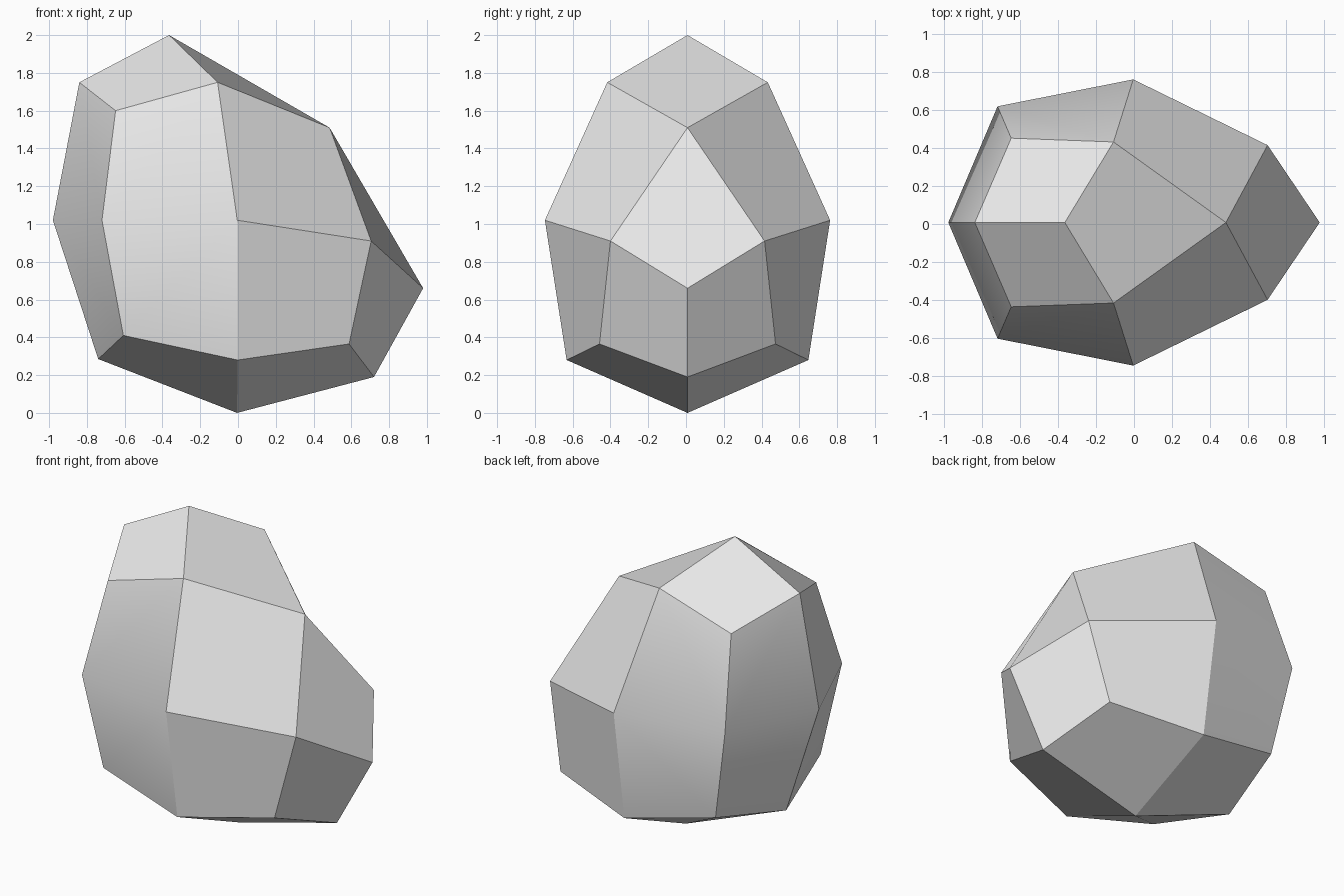
import bpy
import bmesh

default_cube = bpy.data.objects.get("Cube")
if default_cube:
    bpy.data.objects.remove(default_cube, do_unlink=True)

MID_Y = 0.008
BELT = 1.02

# Points on the middle plane: x, z
middle = {
    "peak": (-0.365, 2.0), "crown": (-0.84, 1.75), "bulge": (-0.98, BELT),
    "heel": (-0.74, 0.285), "base": (-0.005, 0.0), "toe": (0.72, 0.19),
    "nose": (0.98, 0.66), "brow": (0.485, 1.51),
}
# Points mirrored to both sides: x, half width, z
paired = {
    "shoulder": (-0.108, 0.425, 1.75), "nape": (-0.648, 0.445, 1.6),
    "hip": (-0.72, 0.613, BELT), "belly": (-0.004, 0.755, BELT),
    "cheek": (0.705, 0.408, 0.91), "low_hip": (-0.607, 0.55, 0.41),
    "low_belly": (-0.002, 0.64, 0.28), "low_cheek": (0.588, 0.466, 0.365),
}
# Facets repeated on both sides
side_facets = [
    "peak crown nape shoulder", "shoulder nape hip belly",
    "belly hip low_hip low_belly", "crown bulge hip nape",
    "bulge heel low_hip hip", "brow shoulder belly cheek",
    "cheek belly low_belly low_cheek", "nose cheek low_cheek toe",
    "base toe low_cheek low_belly", "base low_belly low_hip heel",
]

bm = bmesh.new()
centre = {n: bm.verts.new((x, MID_Y, z)) for n, (x, z) in middle.items()}
sides = []
for sign in (-1, 1):
    points = dict(centre)
    for name, (x, w, z) in paired.items():
        points[name] = bm.verts.new((x, MID_Y + sign * w, z))
    for facet in side_facets:
        bm.faces.new([points[n] for n in facet.split()])
    sides.append(points)

# Facets that cross the middle plane
front, back = sides
for top, pair, bottom in (("peak", "shoulder", "brow"), ("brow", "cheek", "nose")):
    bm.faces.new([front[top], front[pair], front[bottom], back[pair]])
bmesh.ops.recalc_face_normals(bm, faces=bm.faces)

# Smooth across the belt, crisp everywhere else
for face in bm.faces:
    face.smooth = True
for edge in bm.edges:
    edge.smooth = all(abs(v.co.z - BELT) < 0.001 for v in edge.verts)

mesh = bpy.data.meshes.new("rock")
bm.to_mesh(mesh)
bm.free()
rock = bpy.data.objects.new("rock", mesh)
bpy.context.collection.objects.link(rock)

# Stone colour
stone = bpy.data.materials.new("light_grey_stone")
stone.use_nodes = True
grey = (0.8, 0.8, 0.8, 1.0)
stone.diffuse_color = grey
for node in stone.node_tree.nodes:
    if node.type == "BSDF_PRINCIPLED":
        node.inputs["Base Color"].default_value = grey
mesh.materials.append(stone)
